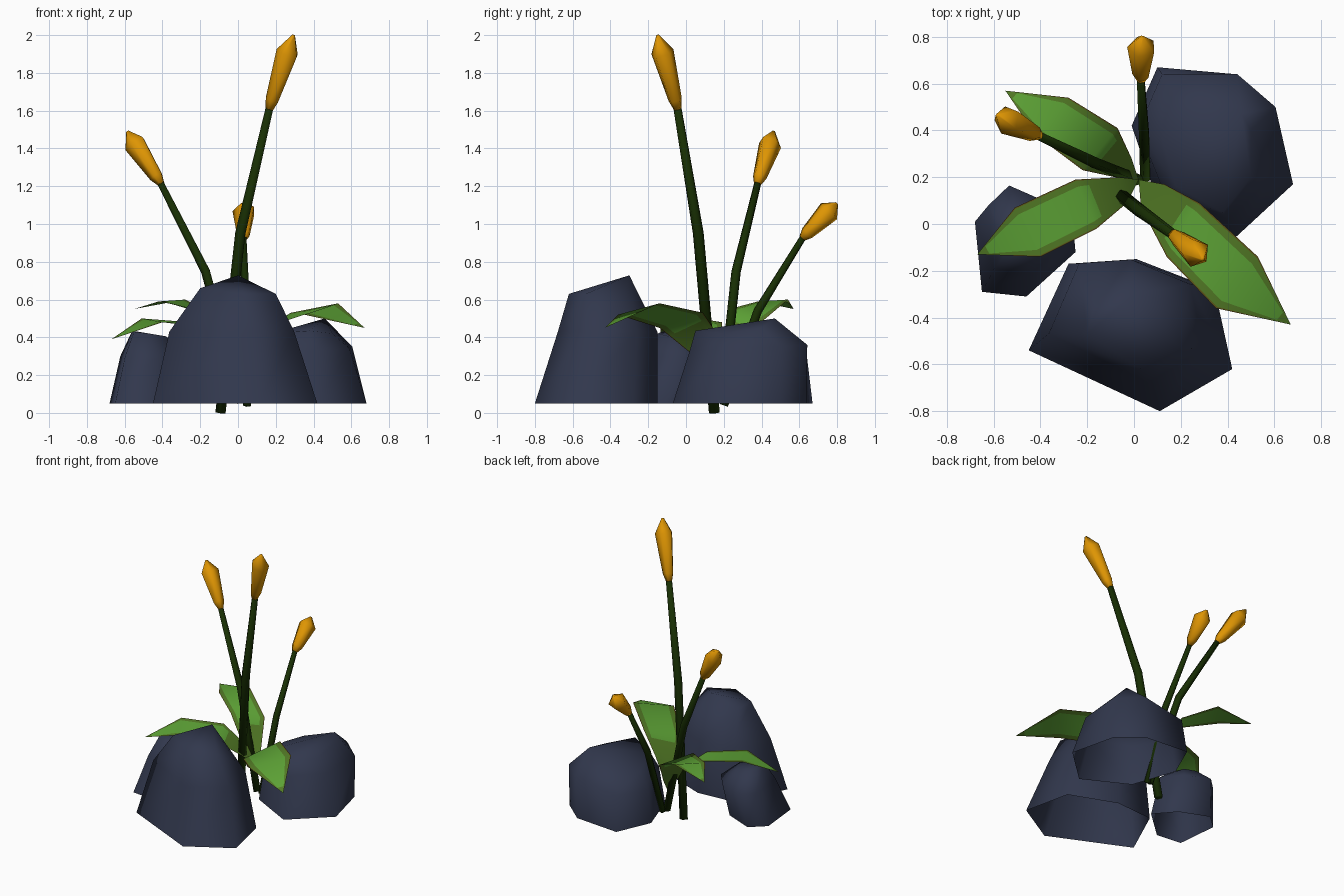
import bpy
import bmesh
import math
from mathutils import Vector

cube = bpy.data.objects.get("Cube")
if cube:
    bpy.data.objects.remove(cube, do_unlink=True)


def material(name, r, g, b):
    mat = bpy.data.materials.new(name)
    mat.use_nodes = True
    mat.diffuse_color = (r, g, b, 1)
    shader = mat.node_tree.nodes["Principled BSDF"]
    shader.inputs["Base Color"].default_value = (r, g, b, 1)
    shader.inputs["Roughness"].default_value = 0.9
    return mat


STONE = material("slate stone", 0.031, 0.039, 0.074)
STEM = material("dark stem green", 0.009, 0.028, 0.001)
LEAF = material("leaf green", 0.115, 0.38, 0.038)
BORDER = material("leaf olive border", 0.09, 0.205, 0.02)
EDGE = material("leaf brown edge", 0.12, 0.095, 0.01)
BUD = material("bud orange", 0.73, 0.3, 0.001)


def finish(bm, name, mats):
    mesh = bpy.data.meshes.new(name)
    bm.to_mesh(mesh)
    bm.free()
    obj = bpy.data.objects.new(name, mesh)
    bpy.context.scene.collection.objects.link(obj)
    for mat in mats:
        mesh.materials.append(mat)
    mesh.shade_smooth()


def stack(bm, rings):
    """Walls through a stack of equal-count rings; returns the vertex loops."""
    loops = [[bm.verts.new(p) for p in ring] for ring in rings]
    count = len(loops[0])
    for low, high in zip(loops, loops[1:]):
        for i in range(count):
            j = (i + 1) % count
            bm.faces.new((low[i], low[j], high[j], high[i]))
    return loops


def rock(name, base, shoulder, top):
    """Open-bottomed shell: footprint, shoulder ring and a crown fanned from its peak."""
    bm = bmesh.new()
    foot = [(x, y, 0.05) for x, y in base]
    crown = stack(bm, [foot, shoulder, top])[-1]
    peak = max(range(len(crown)), key=lambda i: crown[i].co.z)
    crown = crown[peak:] + crown[:peak]
    for a, b in zip(crown[1:], crown[2:]):
        bm.faces.new((crown[0], a, b))
    finish(bm, name, [STONE])


def shrink(base, height, pivot, scale):
    """Shoulder ring made by scaling a footprint about a pivot."""
    (px, py), (sx, sy) = pivot, scale
    return [(px + (x - px) * sx, py + (y - py) * sy, height) for x, y in base]


def tube(name, path, radii, mat):
    """Tapered five-sided sweep with rings square to the path."""
    pts = [Vector(p) for p in path]
    rings = []
    for i, (p, r) in enumerate(zip(pts, radii)):
        along = pts[min(i + 1, len(pts) - 1)] - pts[max(i - 1, 0)]
        side = along.cross(Vector((0, 1, 0))).normalized()
        other = along.cross(side).normalized()
        turns = [math.tau * k / 5 for k in range(5)]
        rings.append([p + (side * math.cos(a) + other * math.sin(a)) * r for a in turns])
    bm = bmesh.new()
    loops = stack(bm, rings)
    bm.faces.new(loops[0][::-1])
    bm.faces.new(loops[-1])
    bmesh.ops.recalc_face_normals(bm, faces=bm.faces)
    finish(bm, name, [mat])


def leaf(name, base, edges, tip):
    """Bent blade: thin edge, olive border and foot, brighter middle panel."""
    base, tip = Vector(base), Vector(tip)
    rows = [(base, base)] + [(Vector(a), Vector(b)) for a, b in edges]
    rows.insert(2, tuple(p.lerp(q, 0.75) for p, q in zip(rows[1], rows[2])))
    rows.append(tuple(p.lerp(tip, 0.8) for p in rows[-1]))
    rows.append((tip, tip))
    across = (0, 0.025, 0.14, 0.86, 0.975, 1)
    bm = bmesh.new()
    grid = [[bm.verts.new(a.lerp(b, t)) for t in across] for a, b in rows]
    for r in range(len(grid) - 1):
        for c in range(5):
            f = bm.faces.new((grid[r][c], grid[r][c + 1], grid[r + 1][c + 1], grid[r + 1][c]))
            if c in (0, 4):
                f.material_index = 2
            elif c != 2 or r < 2 or r == len(grid) - 2:
                f.material_index = 1
    bmesh.ops.remove_doubles(bm, verts=bm.verts, dist=0.0005)
    bmesh.ops.recalc_face_normals(bm, faces=bm.faces)
    if sum(f.normal.z for f in bm.faces) < 0:
        bmesh.ops.reverse_faces(bm, faces=bm.faces)
    finish(bm, name, [LEAF, BORDER, EDGE])


# Rocks
tall_base = [(-.45, -.54), (.11, -.8), (.42, -.62), (.345, -.28), (.01, -.15), (-.28, -.17)]
rock("tall_rock", tall_base,
     shrink(tall_base, .43, (-.09, -.16), (.76, .81)),
     [(-.2, -.47, .66), (.03, -.62, .63), (.2, -.53, .63),
      (.22, -.35, .54), (0, -.3, .728), (-.17, -.35, .635)])
rock("wide_rock",
     [(.42, -.07), (.68, .17), (.6, .5), (.44, .64), (.1, .67), (-.01, .42), (.1, .1)],
     [(.4, .02, .33), (.59, .2, .34), (.605, .5, .35), (.44, .642, .36),
      (.12, .64, .3), (.02, .41, .28), (.13, .13, .32)],
     [(.38, .05, .435), (.5, .2, .42), (.5, .4, .45), (.46, .47, .5),
      (.2, .48, .4), (.12, .36, .38), (.18, .16, .42)])
small_base = [(-.46, -.31), (-.25, -.12), (-.37, .02), (-.575, .105), (-.68, .01), (-.65, -.29)]
rock("small_rock", small_base,
     shrink(small_base, .3, (-.3, .7), (.85, .9)),
     [(-.47, -.15, .42), (-.38, -.09, .405), (-.42, .02, .4),
      (-.5, .05, .4), (-.56, -.02, .435), (-.55, -.13, .43)])

# Stems, each topped by a bud: path, stem radius, bud tip
plants = {
    "tall": ([(-.09, .15, 0), (.015, .065, .95), (.168, -.045, 1.61)], .03, (.295, -.15, 2)),
    "middle": ([(.02, .19, .055), (-.17, .265, .75), (-.41, .38, 1.22)], .026, (-.585, .465, 1.49)),
    "short": ([(.05, .2, .04), (.045, .38, .54), (.03, .62, .93)], .024, (.035, .8, 1.11)),
}
for label, (path, radius, tip) in plants.items():
    tube(label + "_stem", path, (radius, radius, radius * .75), STEM)
    root, end = Vector(path[-1]), Vector(tip)
    stations = [root.lerp(end, t) for t in (-.03, .12, .76, 1)]
    tube(label + "_bud", stations, (.019, .038, .063, .008), BUD)

# Leaves
leaf("front_leaf", (.02, .19, .2),
     [((.03, .07, .28), (.13, .17, .41)),
      ((.14, -.14, .45), (.28, .09, .53)),
      ((.35, -.36, .52), (.53, -.14, .58))], (.67, -.43, .45))
leaf("side_leaf", (.02, .19, .24),
     [((-.06, .2, .36), (-.03, .09, .34)),
      ((-.25, .19, .48), (-.16, -.02, .45)),
      ((-.51, .07, .5), (-.4, -.14, .48))], (-.67, -.13, .39))
leaf("back_leaf", (.02, .19, .2),
     [((-.01, .28, .31), (-.08, .2, .32)),
      ((-.07, .41, .49), (-.22, .23, .55)),
      ((-.28, .54, .6), (-.42, .38, .59))], (-.55, .57, .55))
